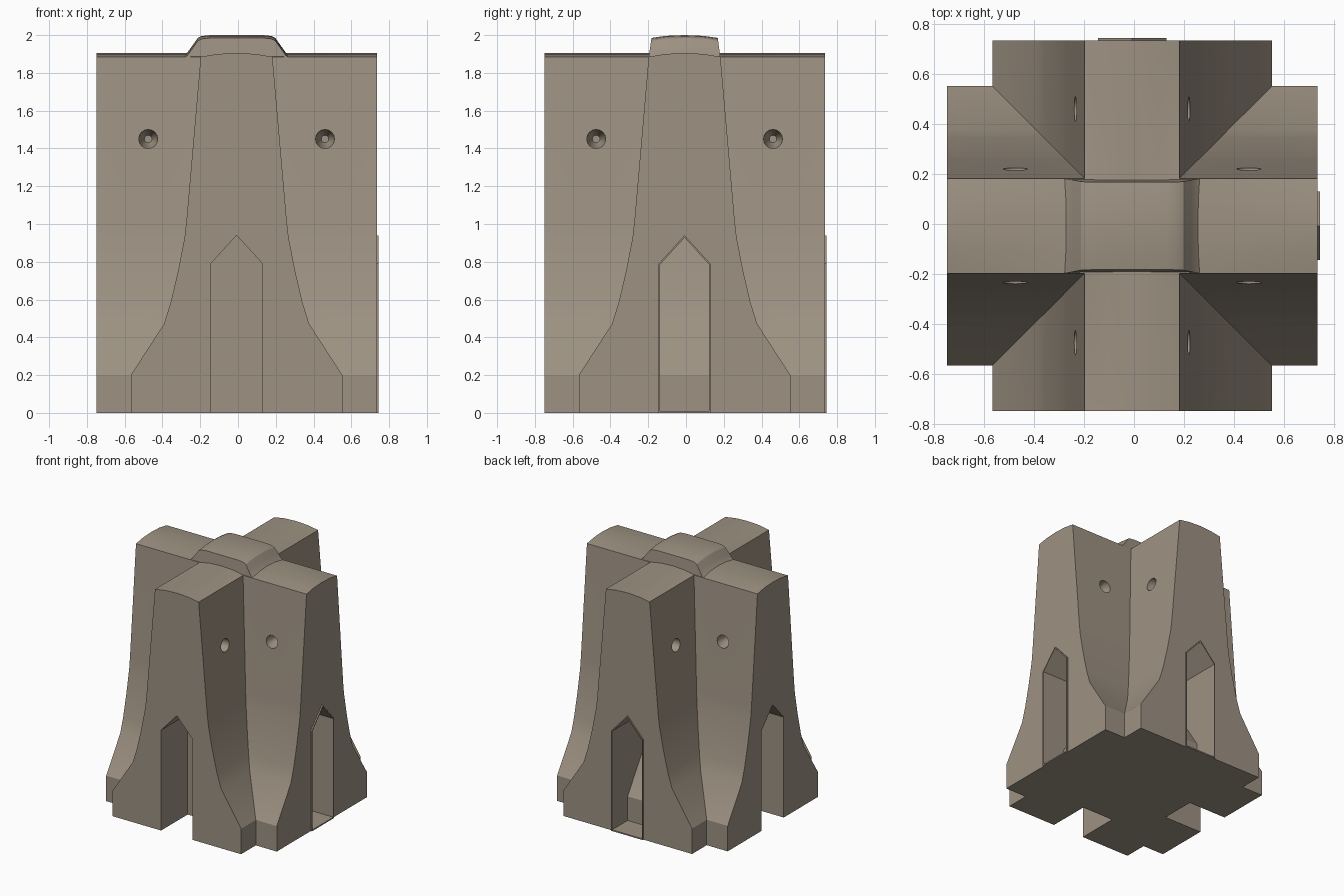
import bpy
import math
from mathutils import Matrix, Vector

if "Cube" in bpy.data.objects:
    bpy.data.objects.remove(bpy.data.objects["Cube"])

stone = bpy.data.materials.new("warm_grey_concrete")
stone.use_nodes = True
COLOUR = (0.34, 0.287, 0.225, 1)
stone.diffuse_color = COLOUR
bsdf = next(n for n in stone.node_tree.nodes if n.type == "BSDF_PRINCIPLED")
bsdf.inputs["Base Color"].default_value = COLOUR
bsdf.inputs["Roughness"].default_value = 0.9

HALF = 0.7425      # half length of each arm
OFFSET = -0.0075   # keeps the whole model centred despite the plugs


def loft(name, sections, turn=0):
    """Solid through cross-sections of equal length, turned about z."""
    n = len(sections[0])
    verts = [p for s in sections for p in s]
    faces = [tuple(range(n))[::-1],
             tuple(range(len(verts) - n, len(verts)))]
    for k in range(len(sections) - 1):
        a = k * n
        for i in range(n):
            j = (i + 1) % n
            faces.append((a + i, a + j, a + n + j, a + n + i))
    mesh = bpy.data.meshes.new(name)
    mesh.from_pydata(verts, [], faces)
    mesh.transform(Matrix.Rotation(math.radians(turn), 4, "Z"))
    mesh.materials.append(stone)
    obj = bpy.data.objects.new(name, mesh)
    bpy.context.collection.objects.link(obj)
    return obj


def prism(name, outline, start, end, turn=0):
    """Extrude a (y, z) outline along x."""
    return loft(name, [[(x, y, z) for y, z in outline] for x in (start, end)], turn)


def mirrored(half):
    """Closed outline from its right half, listed bottom to top."""
    return half + [(-y, z) for y, z in reversed(half) if y > 0]


def combine(target, other, operation):
    bpy.context.view_layer.objects.active = target
    mod = target.modifiers.new(operation.lower(), "BOOLEAN")
    mod.operation = operation
    mod.solver = "EXACT"
    mod.object = other
    bpy.ops.object.modifier_apply(modifier=mod.name)
    bpy.data.objects.remove(other)


def gable(width, bottom, spring, apex):
    return mirrored([(width, bottom), (width, spring), (0, apex)])


# Barrier cross-section: vertical foot, splayed skirt, tapering wall, arched top
barrier = mirrored([(0.56, 0), (0.56, 0.2), (0.385, 0.47), (0.35, 0.58),
                    (0.31, 0.75), (0.275, 0.93), (0.265, 1.02), (0.19, 1.885),
                    (0.1, 1.9), (0, 1.905)])


# Each arm has a hollow plug at its positive end
def make_arm(name, turn):
    arm = prism(name, barrier, -HALF, HALF, turn)
    plug = prism("plug", gable(0.137, 0, 0.79, 0.94), 0.5, HALF + 0.01, turn)
    combine(arm, plug, "UNION")
    hollow = prism("hollow", gable(0.129, 0.01, 0.786, 0.928), 0.26, HALF + 0.1, turn)
    combine(arm, hollow, "DIFFERENCE")
    return arm


crossed_barrier = make_arm("crossed_barrier", 0)
combine(crossed_barrier, make_arm("cross_arm", 90), "UNION")

# Sockets open at the floor in the two negative ends
for turn in (180, 270):
    socket = prism("socket", gable(0.137, -0.1, 0.79, 0.94), HALF - 0.33, HALF + 0.1, turn)
    combine(crossed_barrier, socket, "DIFFERENCE")

# Tapered lifting holes on both sides of every arm
for turn in range(0, 360, 90):
    for side in (-1, 1):
        rings = []
        for y, radius in ((0.12, 0.02), (0.2, 0.05), (0.4, 0.05)):
            rings.append([(0.468 + radius * math.cos(i * math.tau / 16), side * y,
                           1.45 + radius * math.sin(i * math.tau / 16))
                          for i in range(16)][::side])
        hole = loft("lifting_hole", rings, turn)
        hole.data.flip_normals()
        if hole.data.polygons[0].normal.dot(
                Matrix.Rotation(math.radians(turn), 3, "Z") @ Vector((0, side, 0))) > 0:
            hole.data.flip_normals()
        combine(crossed_barrier, hole, "DIFFERENCE")

# Raised saddle over the crossing
stations = []
rise = [(0.28, -0.01), (0.26, 0.005), (0.235, 0.04), (0.205, 0.082), (0.185, 0.092), (0.14, 0.097)]
for x, h in [(-x, h) for x, h in rise] + rise[::-1]:
    edge = 0.189 - 0.14 * max(h, 0)
    crown = mirrored([(0.19, 1.84), (edge, 1.888 + h), (0.1, 1.899 + h), (0, 1.903 + h)])
    stations.append([(x, y, z) for y, z in crown])
saddle = loft("top_saddle", stations)

for obj in (crossed_barrier, saddle):
    obj.location = (OFFSET, OFFSET, 0)
    bpy.ops.object.select_all(action="DESELECT")
    obj.select_set(True)
    bpy.context.view_layer.objects.active = obj
    bpy.ops.object.shade_smooth_by_angle(angle=math.radians(25))
